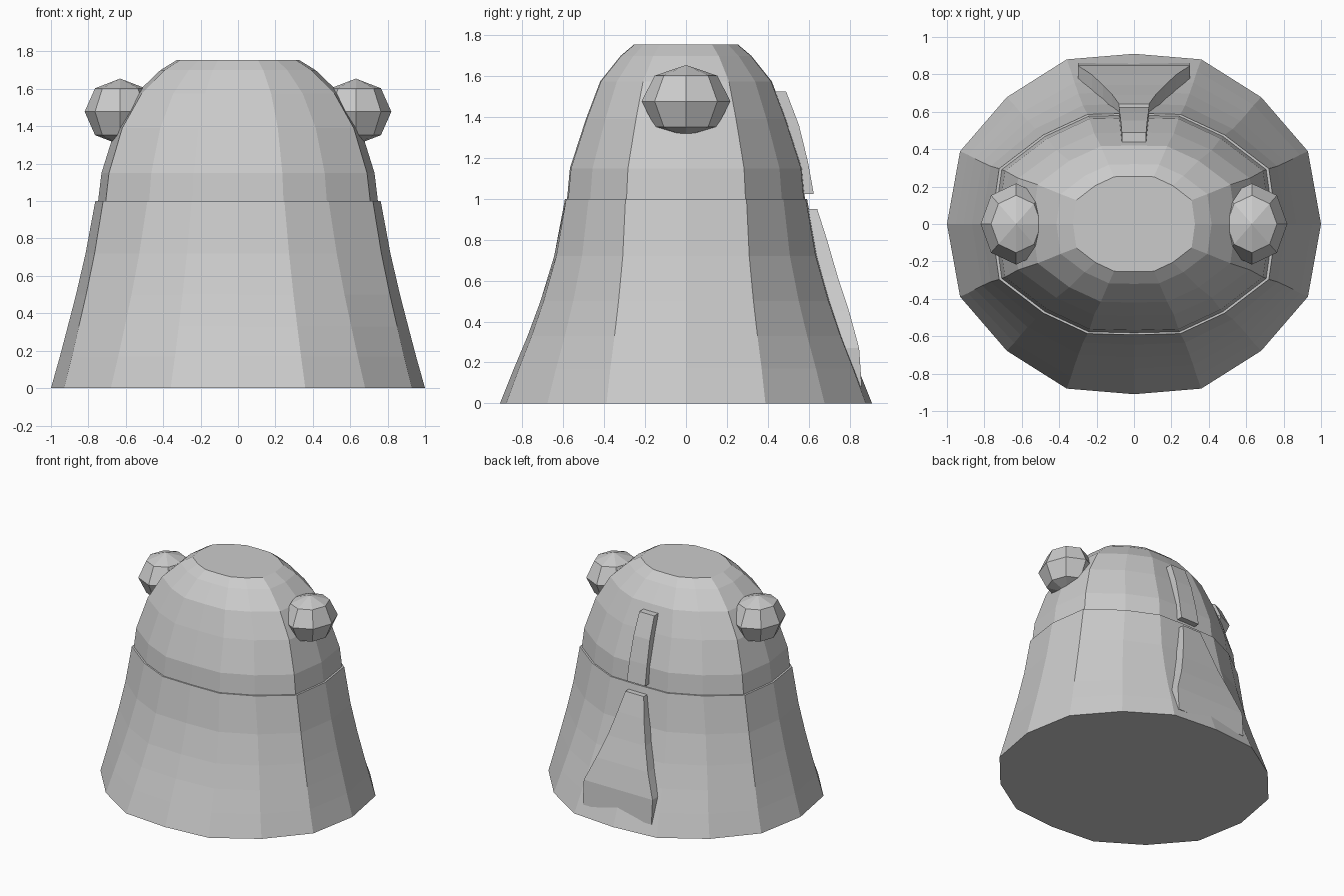
import bpy, bmesh

if "Cube" in bpy.data.objects:
    bpy.data.objects.remove(bpy.data.objects["Cube"])

# quarter outlines (unit x, unit y): squarer at the hem, flatter sides higher up
HEM = [(1, 0), (.93, .427), (.68, .745), (.36, .967), (0, 1)]
TOP = [(1, 0), (.945, .50), (.635, .805), (.325, .99), (0, 1)]


def make_object(name, bm):
    bmesh.ops.recalc_face_normals(bm, faces=bm.faces)
    me = bpy.data.meshes.new(name)
    bm.to_mesh(me)
    bm.free()
    ob = bpy.data.objects.new(name, me)
    bpy.context.collection.objects.link(ob)
    return ob


def loft(name, loops):
    """Skin closed loops of equal length and cap both ends."""
    bm = bmesh.new()
    rings = [[bm.verts.new(p) for p in lp] for lp in loops]
    n = len(rings[0])
    for a, b in zip(rings, rings[1:]):
        for i in range(n):
            j = (i + 1) % n
            bm.faces.new((a[i], a[j], b[j], b[i]))
    bm.faces.new(rings[0][::-1])
    bm.faces.new(rings[-1])
    return make_object(name, bm)


def body_ring(z, rx, ry):
    """Sixteen-sided oval ring, mirrored from a blended quarter outline."""
    t = min(z, 1)
    q = [(rx * (a[0] + (b[0] - a[0]) * t), ry * (a[1] + (b[1] - a[1]) * t))
         for a, b in zip(HEM, TOP)]
    half = q + [(-x, y) for x, y in q[-2::-1]]
    full = half + [(x, -y) for x, y in half[-2:0:-1]]
    return [(x, y, z) for x, y in full]


def back_strip(name, sections):
    """Raised strip on the back; sections are (z, half width, outer y)."""
    loft(name, [[(-w, y - .18, z), (w, y - .18, z), (w, y, z), (-w, y, z)]
                for z, w, y in sections])


# flared lower body
loft("lower_body", [body_ring(*s) for s in [
    (0, 1, .91), (.17, .952, .842), (.33, .91, .775), (.5, .866, .712),
    (.72, .815, .645), (1, .763, .592)]])

# domed upper body with a flat top
loft("upper_body", [body_ring(*s) for s in [
    (1, .748, .582), (1.15, .73, .568), (1.39, .655, .49),
    (1.575, .545, .42), (1.70, .415, .32), (1.755, .326, .255)]])

# round knobs on both sides
for side, label in ((-1, "left"), (1, "right")):
    bpy.ops.mesh.primitive_uv_sphere_add(
        segments=8, ring_count=4, radius=1, location=(side * .63, 0, 1.478))
    knob = bpy.context.object
    knob.name = label + "_knob"
    knob.scale = (.19, .217, .177)

# narrow strip on the upper back
back_strip("upper_back_strip", [
    (1.025, .08, .625), (1.18, .077, .597), (1.36, .071, .553), (1.525, .065, .49)])

# flaring strip on the lower back
back_strip("lower_back_strip", [
    (.08, .30, .86), (.27, .30, .847), (.45, .225, .798), (.62, .165, .742),
    (.80, .115, .69), (.95, .08, .642)])
